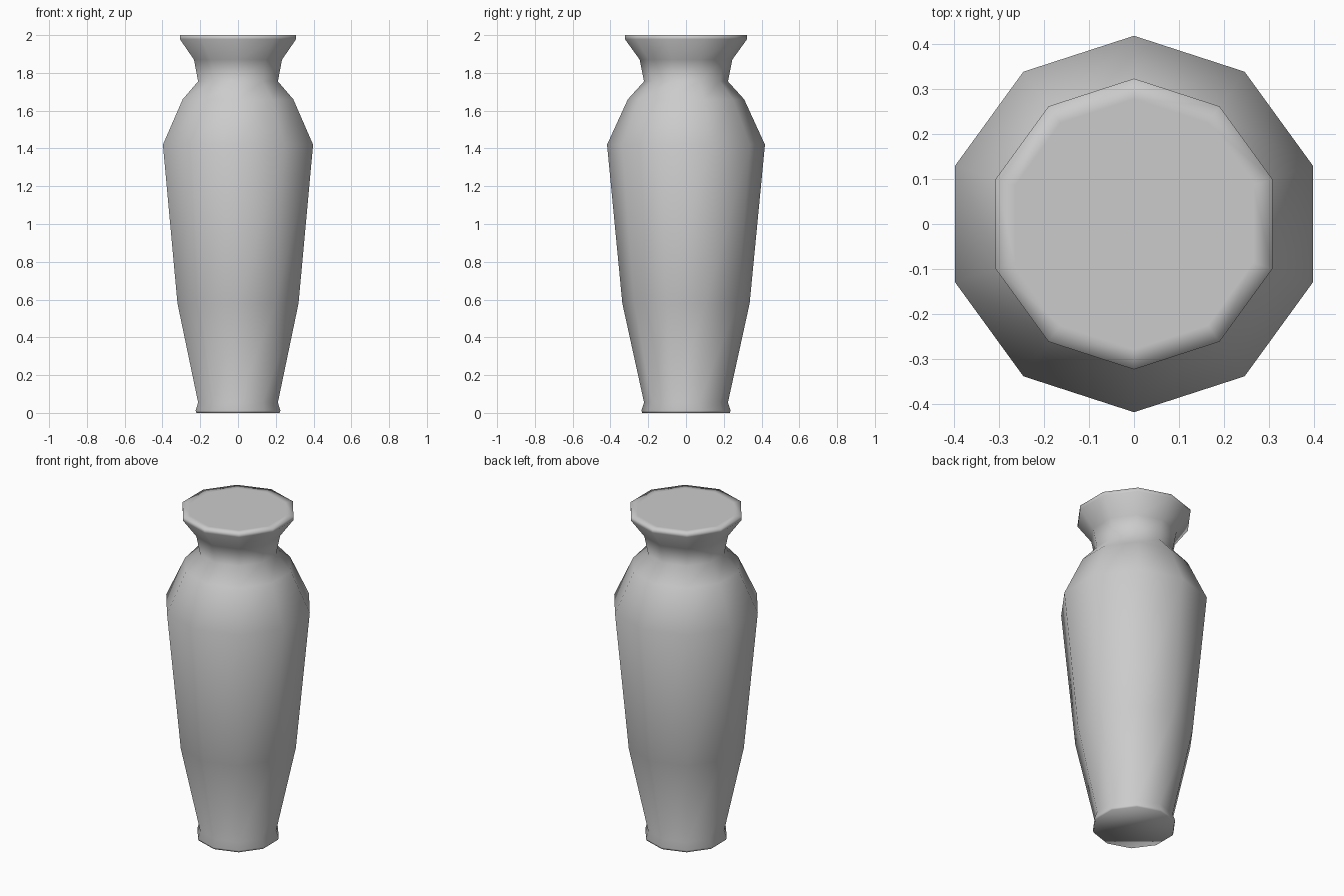
import bpy, bmesh, math

if "Cube" in bpy.data.objects:
    bpy.data.objects.remove(bpy.data.objects["Cube"])

SIDES = 10

# Vase profile from foot to rim to top cap: (corner radius, height)
PROFILE = [(0.232, 0.0), (0.236, 0.012), (0.222, 0.055), (0.337, 0.58),
           (0.418, 1.42), (0.308, 1.66), (0.222, 1.755), (0.245, 1.87),
           (0.323, 1.978), (0.323, 2.0), (0.278, 2.0)]


def ring(bm, radius, z):
    # Corners point along +y and -y
    verts = []
    for i in range(SIDES):
        a = math.pi / 2 + 2 * math.pi * i / SIDES
        verts.append(bm.verts.new((radius * math.cos(a), radius * math.sin(a), z)))
    return verts


# Lathed ten-sided body
bm = bmesh.new()
rings = [ring(bm, r, z) for r, z in PROFILE]
for lower, upper in zip(rings, rings[1:]):
    for i in range(SIDES):
        j = (i + 1) % SIDES
        bm.faces.new((lower[i], lower[j], upper[j], upper[i]))

# Closed foot and mouth
bm.faces.new(rings[0][::-1])
bm.faces.new(rings[-1])
for f in bm.faces:
    f.smooth = True
bmesh.ops.recalc_face_normals(bm, faces=bm.faces[:])

mesh = bpy.data.meshes.new("vase")
bm.to_mesh(mesh)
bm.free()
vase = bpy.data.objects.new("vase", mesh)
bpy.context.collection.objects.link(vase)
